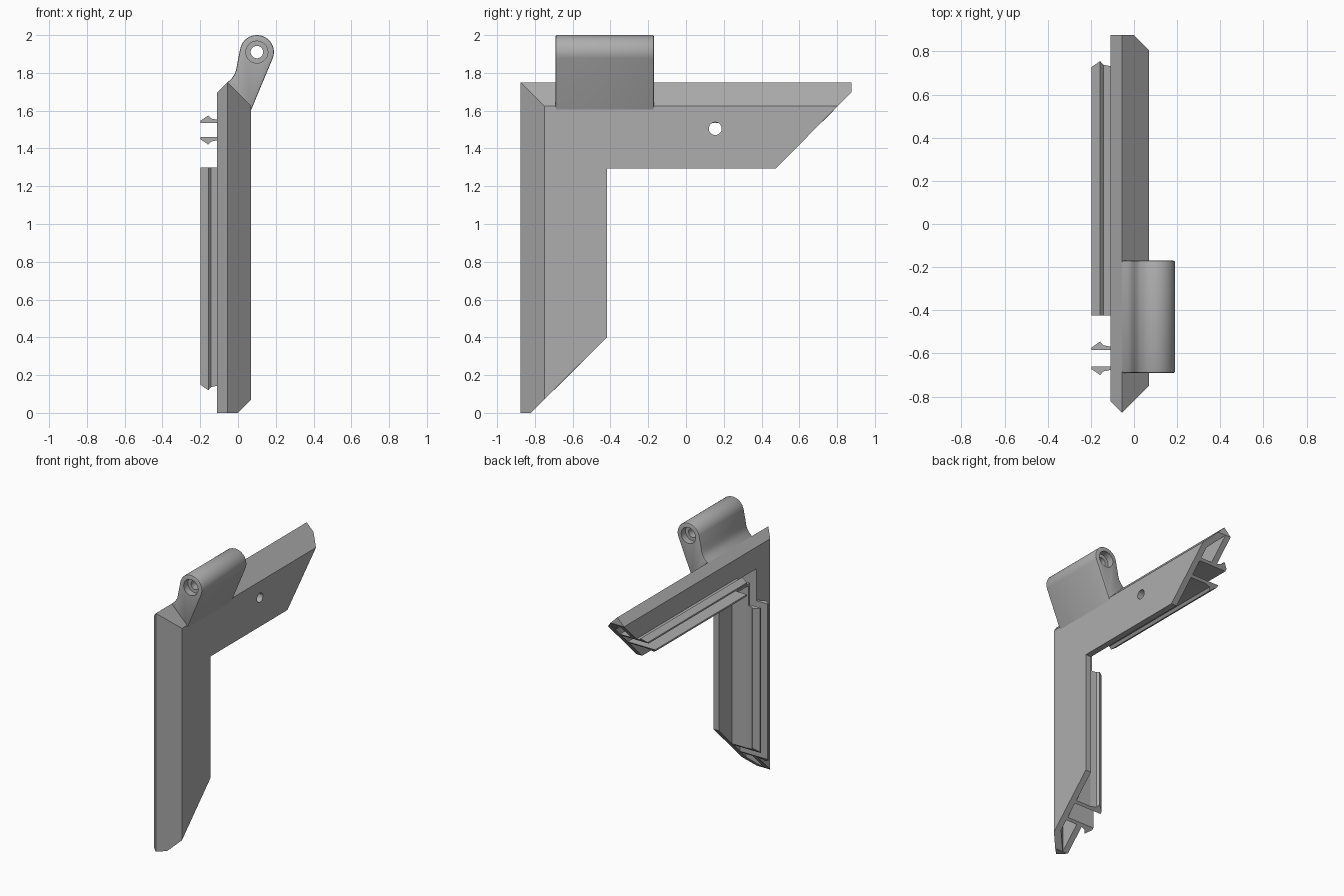
import bpy, bmesh, math
from collections import Counter

cube = bpy.data.objects.get("Cube")
if cube:
    bpy.data.objects.remove(cube, do_unlink=True)

grey = bpy.data.materials.new("plain_grey")
grey.use_nodes = True
grey.diffuse_color = (0.42, 0.42, 0.42, 1)
grey.node_tree.nodes["Principled BSDF"].inputs["Base Color"].default_value = (0.42, 0.42, 0.42, 1)

FRONT, TOP, LENGTH, TIP = -0.875, 1.75, 1.75, 0.055


def on_upright(x, t, s):
    return (x, FRONT + t, TOP - s)


def on_arm(x, t, s):
    return (x, FRONT + s, TOP - t)


def mitred_end(t):
    return LENGTH - max(0, t - TIP)


def make(name, bm):
    bmesh.ops.recalc_face_normals(bm, faces=bm.faces)
    mesh = bpy.data.meshes.new(name)
    bm.to_mesh(mesh)
    bm.free()
    obj = bpy.data.objects.new(name, mesh)
    mesh.materials.append(grey)
    bpy.context.collection.objects.link(obj)
    return obj


def sweep(name, points, cells, stations):
    """Sweep a section made of several cells through the given stations."""
    bm = bmesh.new()
    rings = [{k: bm.verts.new(place(x, t)) for k, (x, t) in points.items()} for place in stations]
    edges = [(a, b) for c in cells for a, b in zip(c, c[1:] + c[:1])]
    uses = Counter(frozenset(e) for e in edges)
    for ring in (rings[0], rings[-1]):
        for cell in cells:
            bm.faces.new([ring[k] for k in cell])
    for r0, r1 in zip(rings, rings[1:]):
        for a, b in edges:
            if uses[frozenset((a, b))] == 1:
                bm.faces.new((r0[a], r0[b], r1[b], r1[a]))
    return make(name, bm)


def cut_cylinder(target, radius, depth, location, rotation):
    bpy.ops.mesh.primitive_cylinder_add(vertices=40, radius=radius, depth=depth,
                                        location=location, rotation=rotation)
    cutter = bpy.context.object
    cutter.data.materials.append(grey)
    cutter.hide_render = True
    mod = target.modifiers.new("hole", "BOOLEAN")
    mod.operation, mod.solver, mod.object = "DIFFERENCE", "EXACT", cutter
    apply(target, mod)
    bpy.data.objects.remove(cutter, do_unlink=True)


def apply(obj, mod):
    bpy.ops.object.select_all(action="DESELECT")
    obj.select_set(True)
    bpy.context.view_layer.objects.active = obj
    bpy.ops.object.modifier_apply(modifier=mod.name)


# Corner shell: face plate, bevelled wall, back wall and two inner ribs
section = {
    "a": (-0.11, TIP), "b": (-0.055, 0), "c": (0, TIP), "d": (0.07, 0.125),
    "e": (0.07, 0.457), "f": (0.025, 0.457), "g": (0.025, 0.305), "h": (-0.11, 0.305),
    "i": (-0.11, 0.29), "j": (0.025, 0.29), "k": (0.025, 0.215), "l": (-0.11, 0.215),
    "m": (-0.11, 0.2), "n": (0.025, 0.2), "p": (0.025, 0.145), "q": (-0.066, TIP),
    "r": (-0.066, 0.2),
}
shell = sweep("corner_shell", section,
              ["abcq", "cdpq", "aqrm", "lmrnk", "defgjknp", "ghij"], [
                  lambda x, t: on_upright(x, t, mitred_end(t)),
                  lambda x, t: on_upright(x, t, t),
                  lambda x, t: on_arm(x, t, mitred_end(t))])
cut_cylinder(shell, 0.034, 0.2, (0.05, 0.155, 1.505), (0, math.pi / 2, 0))

# Snap hooks: a facing pair along each arm
hook = [(-0.1, 0.29), (-0.198, 0.29), (-0.198, 0.302), (-0.157, 0.33), (-0.142, 0.313), (-0.1, 0.305)]
for arm, place in (("upright", on_upright), ("top_arm", on_arm)):
    for side in ("inner", "outer"):
        pts = {k: (x, t if side == "inner" else 0.505 - t) for k, (x, t) in zip("abcdef", hook)}
        sweep(f"{arm}_{side}_hook", pts, ["abcdef"], [
            lambda x, t: place(x, t, 0.45),
            lambda x, t: place(x, t, mitred_end(t))])

# Hinge barrel with its web blending onto the bevelled wall
cx, cz, radius = 0.1, 1.91, 0.09
outline = [(cx + radius * math.cos(a), cz + radius * math.sin(a))
           for a in (math.radians(-21 + 186 * i / 28) for i in range(29))]
outline += [(-0.004, 1.85), (-0.01, 1.815), (-0.018, 1.793), (-0.032, 1.772),
            (-0.055, 1.75), (-0.055, 1.735), (0.06, 1.6), (0.07, 1.605)]
bm = bmesh.new()
face = bm.faces.new([bm.verts.new((x, -0.69, z)) for x, z in outline])
grown = bmesh.ops.extrude_face_region(bm, geom=[face])["geom"]
bmesh.ops.translate(bm, vec=(0, 0.52, 0), verts=[v for v in grown if isinstance(v, bmesh.types.BMVert)])
if not any(len(f.verts) == len(outline) and f.calc_center_median().y < -0.6 for f in bm.faces):
    bmesh.ops.holes_fill(bm, edges=[e for e in bm.edges if e.is_boundary])
hinge = make("hinge_barrel", bm)
bevel = hinge.modifiers.new("rounded_ends", "BEVEL")
bevel.width, bevel.segments, bevel.angle_limit = 0.007, 2, math.radians(60)
apply(hinge, bevel)

# Pin bore and the wider recess at each end
along_y = (math.pi / 2, 0, 0)
cut_cylinder(hinge, 0.033, 0.8, (cx, -0.43, cz), along_y)
for y in (-0.69, -0.17):
    cut_cylinder(hinge, 0.058, 0.1, (cx, y, cz), along_y)

for obj in (shell, hinge):
    bpy.ops.object.select_all(action="DESELECT")
    obj.select_set(True)
    bpy.context.view_layer.objects.active = obj
    bpy.ops.object.shade_smooth_by_angle(angle=math.radians(25))
